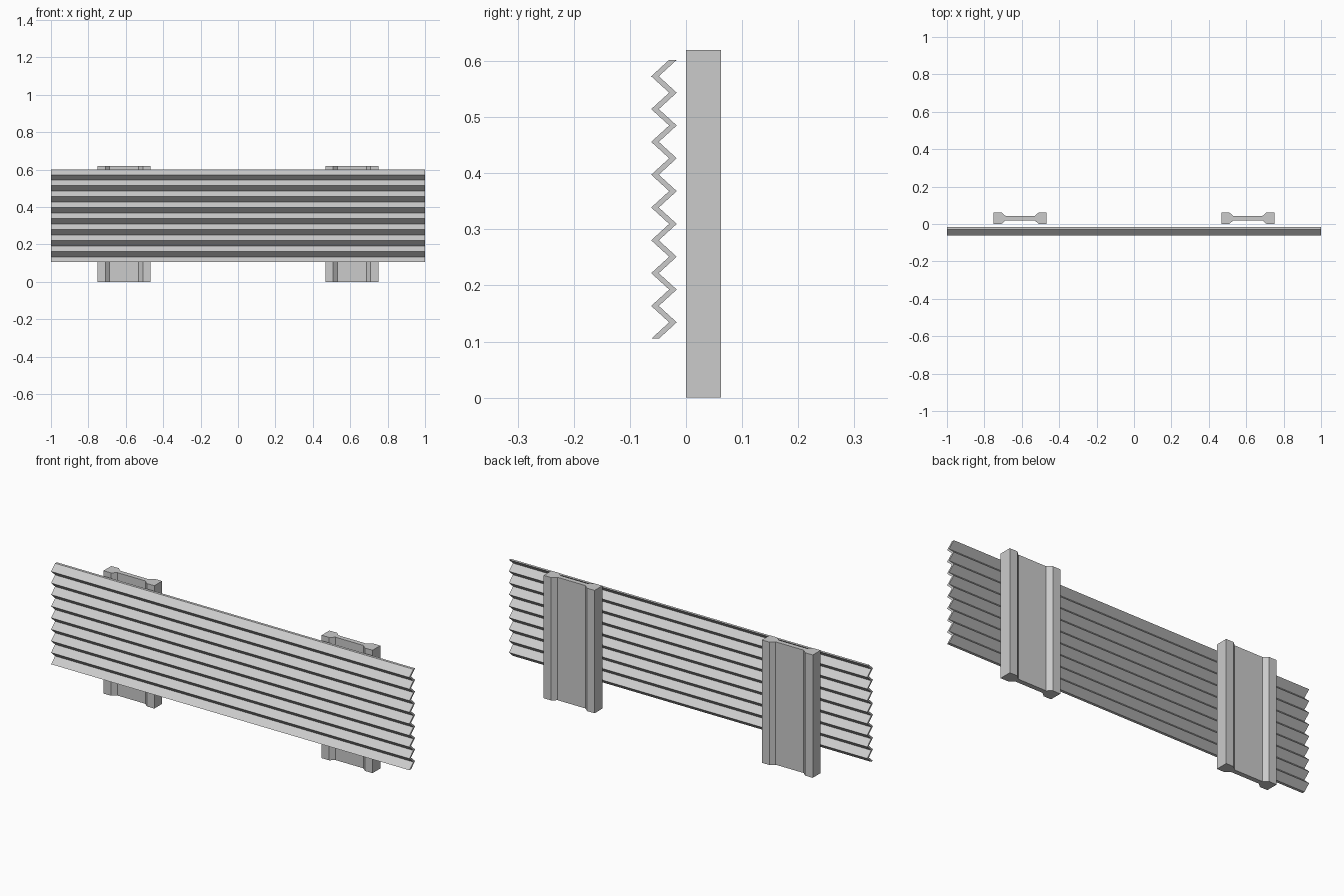
import bpy
import bmesh
from mathutils import Vector

cube = bpy.data.objects.get("Cube")
if cube:
    bpy.data.objects.remove(cube, do_unlink=True)

# One plain metal colour
metal = bpy.data.materials.new("light_grey_metal")
metal.use_nodes = True
metal.diffuse_color = (0.6, 0.6, 0.6, 1)
metal.node_tree.nodes["Principled BSDF"].inputs["Base Color"].default_value = metal.diffuse_color


def extrude_profile(name, points, offset):
    """Extrude a closed flat outline along offset into a solid."""
    bm = bmesh.new()
    face = bm.faces.new([bm.verts.new(p) for p in points])
    result = bmesh.ops.extrude_face_region(bm, geom=[face], use_keep_orig=True)
    moved = [v for v in result["geom"] if isinstance(v, bmesh.types.BMVert)]
    bmesh.ops.translate(bm, verts=moved, vec=Vector(offset))
    bmesh.ops.recalc_face_normals(bm, faces=bm.faces)
    mesh = bpy.data.meshes.new(name)
    bm.to_mesh(mesh)
    bm.free()
    mesh.materials.append(metal)
    obj = bpy.data.objects.new(name, mesh)
    bpy.context.collection.objects.link(obj)
    return obj


# Corrugated panel: a zigzag sheet running the full width
FOLDS, BOTTOM, TOP = 17, 0.105, 0.602
FRONT, DEPTH, SHEET = -0.062, 0.032, 0.0135
zigzag = [(FRONT + DEPTH * (i % 2), BOTTOM + (TOP - BOTTOM) * i / FOLDS)
          for i in range(FOLDS + 1)]
outline = zigzag + [(y + SHEET, z) for y, z in reversed(zigzag)]
extrude_profile("corrugated_panel", [(-1, y, z) for y, z in outline], (2, 0, 0))

# Posts: thick edge flanges tapering to a thin web
HEIGHT, THICK, CENTRE = 0.62, 0.062, 0.609
half = [(0.078, 0.019), (0.1, 0), (0.142, 0)]
quarter_back = [(x, THICK - y) for x, y in reversed(half)]
right_half = half + quarter_back
section = right_half + [(-x, y) for x, y in reversed(right_half)]
for side, sign in (("left", 1), ("right", -1)):
    extrude_profile(side + "_post",
                    [(sign * CENTRE + x, y, 0) for x, y in section],
                    (0, 0, HEIGHT))
